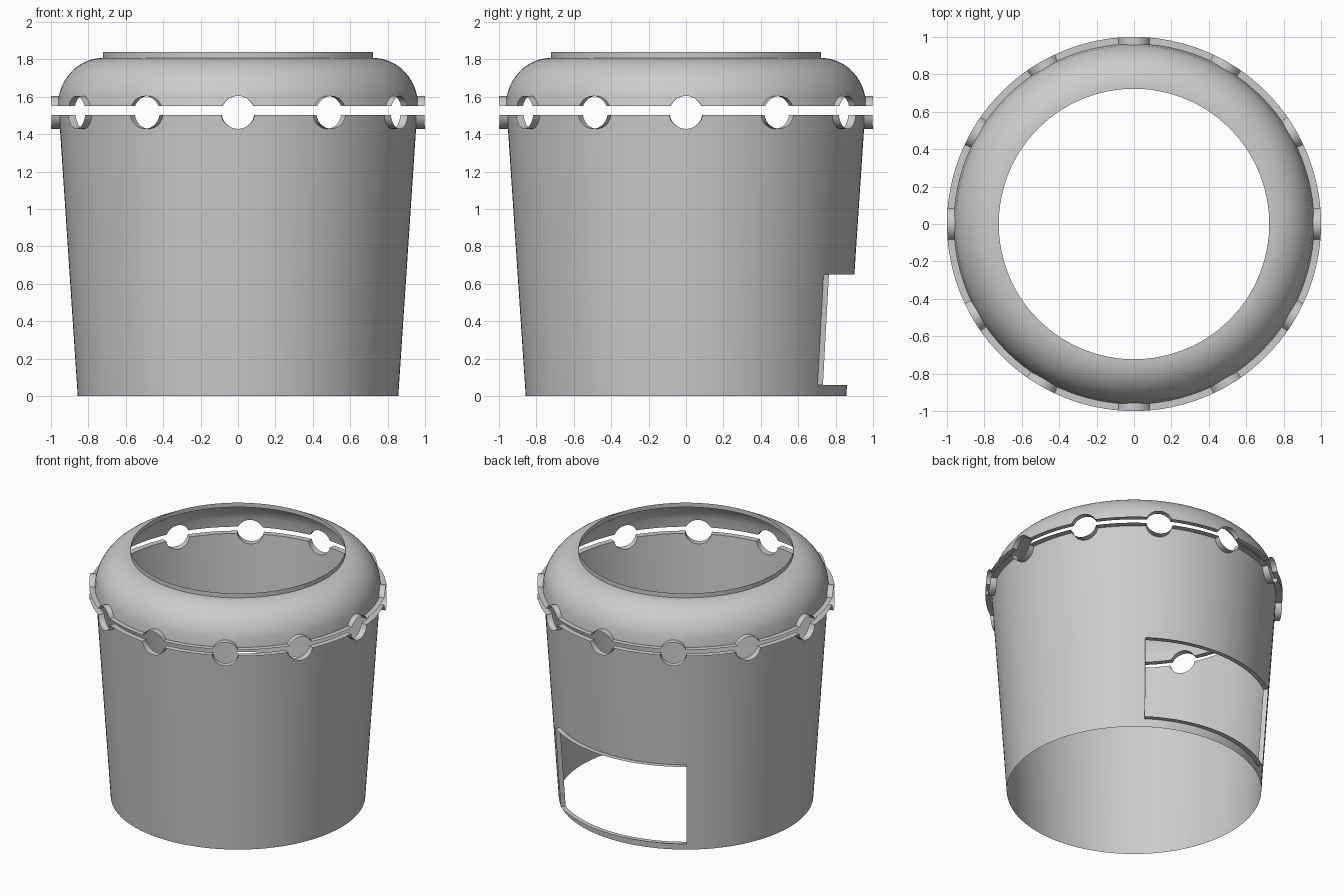
import bpy, bmesh
from math import sin, cos, asin, sqrt, radians, pi, hypot

if "Cube" in bpy.data.objects:
    bpy.data.objects.remove(bpy.data.objects["Cube"])

HOLE_R, HOLE_Z, SLOT_LO, SLOT_HI = 0.088, 1.516, 1.503, 1.55
RIM = 0.035


def wall_r(z):
    return 0.857 + 0.0665 * z


def dome_r(z):
    t = min(max((z - 1.55) / 0.257, 0), 1)
    return 0.723 + 0.24 * sqrt(1 - t * t)


def slot_edge(level, side):
    """Columns (angle, z) along a slot edge with twelve round notches."""
    p0 = asin(abs(level - HOLE_Z) / HOLE_R)
    half = asin(HOLE_R * cos(p0) / 0.96)
    cols, n, gap = [], 14, 6
    for k in range(12):
        mid = radians(30 * k)
        for i in range(n + 1):
            p = p0 + (pi - 2 * p0) * i / n
            cols.append((mid - asin(HOLE_R * cos(p) / 0.96), HOLE_Z + side * HOLE_R * sin(p)))
        for i in range(1, gap):
            cols.append((mid + half + (radians(30) - 2 * half) * i / gap, level))
    return cols


def make_shell(name, cols, rows, radius, skip, rim):
    """Revolved sheet with skipped faces; open edges are extruded into rims."""
    bm = bmesh.new()
    grid = []
    for a, z_edge in cols:
        grid.append([bm.verts.new((radius(z) * cos(a), radius(z) * sin(a), z)) for z in rows(z_edge)])
    for k in range(len(cols)):
        c, d = grid[k], grid[(k + 1) % len(cols)]
        a = (cols[k][0] + cols[(k + 1) % len(cols)][0]) / 2
        for j in range(len(c) - 1):
            if not skip(a, j):
                bm.faces.new((c[j], d[j], d[j + 1], c[j + 1]))
    edges = [e for e in bm.edges if e.is_boundary and max(v.co.z for v in e.verts) > 0.01]
    new = bmesh.ops.extrude_edge_only(bm, edges=edges)["geom"]
    for v in new:
        if isinstance(v, bmesh.types.BMVert):
            rim(v)
    loose = [v for v in bm.verts if not v.link_faces]
    bmesh.ops.delete(bm, geom=loose, context='VERTS')
    me = bpy.data.meshes.new(name)
    bm.to_mesh(me)
    bm.free()
    ob = bpy.data.objects.new(name, me)
    bpy.context.collection.objects.link(ob)
    bpy.ops.object.select_all(action='DESELECT')
    ob.select_set(True)
    bpy.context.view_layer.objects.active = ob
    bpy.ops.object.shade_smooth_by_angle(angle=radians(35))


def set_radius(v, r):
    f = r / hypot(v.co.x, v.co.y)
    v.co.x *= f
    v.co.y *= f


# Tapered open bucket with the back window and notched top edge
def bucket_rim(v):
    set_radius(v, 1.0 if v.co.z > 1 else wall_r(v.co.z) + RIM)


make_shell("bucket_wall", slot_edge(SLOT_LO, -1),
           lambda z: [0, 0.06, 0.65, 1.05, 1.38, z], wall_r,
           lambda a, j: j == 1 and radians(54.8) < a < radians(125.2), bucket_rim)


# Rounded lid with a large opening and notched lower edge
def lid_rim(v):
    if v.co.z > 1.7:
        v.co.z = 1.84
    else:
        set_radius(v, 1.0)


T0 = asin(0.07 / 0.257)
DOME = [1.55 + 0.257 * sin(T0 + (pi / 2 - T0) * i / 14) for i in range(15)]
make_shell("domed_lid", slot_edge(SLOT_HI, 1), lambda z: [z] + DOME, dome_r,
           lambda a, j: False, lid_rim)
